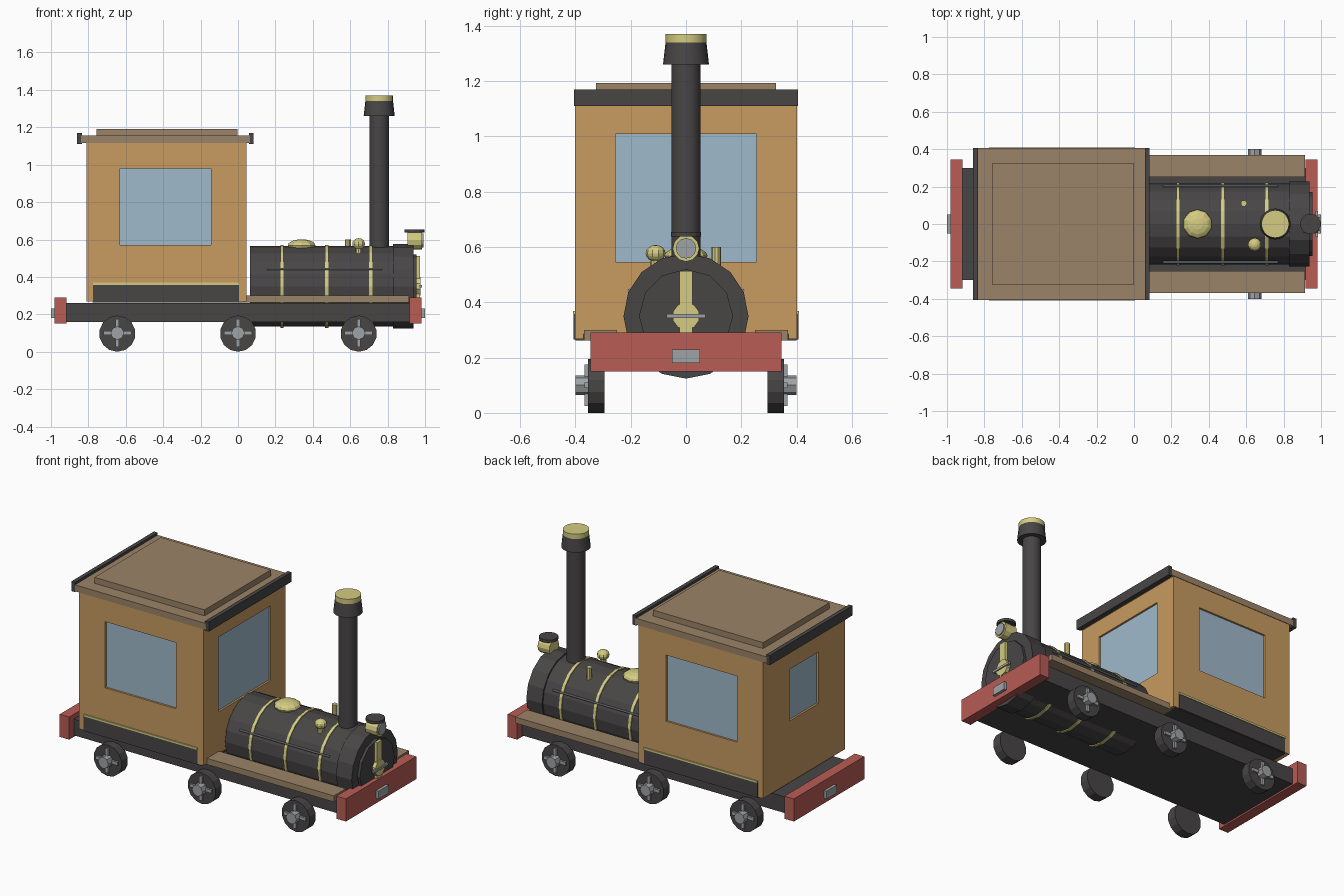
import bpy, bmesh, math
from mathutils import Matrix, Vector

old = bpy.data.objects.get("Cube")
if old:
    bpy.data.objects.remove(old, do_unlink=True)


def material(name, r, g, b):
    m = bpy.data.materials.new(name)
    m.use_nodes = True
    m.diffuse_color = (r, g, b, 1)
    m.node_tree.nodes["Principled BSDF"].inputs["Base Color"].default_value = (r, g, b, 1)
    return m


ORANGE = material("orange_paint", 0.58, 0.33, 0.12)
WOOD = material("brown_wood", 0.33, 0.23, 0.14)
DARK = material("dark_iron", 0.065, 0.06, 0.06)
RED = material("red_paint", 0.48, 0.107, 0.09)
BRASS = material("brass", 0.66, 0.60, 0.22)
STEEL = material("steel", 0.35, 0.37, 0.38)
GLASS = material("window_glass", 0.35, 0.49, 0.60)


def finish(name, bm, mat, smooth=False):
    mesh = bpy.data.meshes.new(name)
    bmesh.ops.recalc_face_normals(bm, faces=bm.faces)
    bm.to_mesh(mesh)
    bm.free()
    mesh.materials.append(mat)
    ob = bpy.data.objects.new(name, mesh)
    bpy.context.collection.objects.link(ob)
    if smooth:
        bpy.ops.object.select_all(action="DESELECT")
        ob.select_set(True)
        bpy.context.view_layer.objects.active = ob
        bpy.ops.object.shade_smooth_by_angle(angle=math.radians(35))
    return ob


def add_box(bm, x, y, z):
    """Add a box given its (low, high) range on each axis."""
    size = [r[1] - r[0] for r in (x, y, z)]
    mid = [(r[0] + r[1]) / 2 for r in (x, y, z)]
    mat = Matrix.Translation(mid) @ Matrix.Diagonal((*size, 1))
    bmesh.ops.create_cube(bm, size=1, matrix=mat)


def box(name, mat, x, y, z):
    bm = bmesh.new()
    add_box(bm, x, y, z)
    return finish(name, bm, mat)


def tube(name, mat, axis, start, end, r1, r2=None, sides=16, smooth=False):
    """Cylinder or cone along an axis from a start point, ending at a coordinate."""
    i = "xyz".index(axis)
    direction = Vector([float(k == i) for k in range(3)])
    length = end - start[i]
    rot = direction.to_track_quat("Z", "Y").to_matrix().to_4x4()
    centre = Vector(start) + direction * length / 2
    bm = bmesh.new()
    bmesh.ops.create_cone(bm, cap_ends=True, segments=sides, radius1=r1,
                          radius2=r1 if r2 is None else r2, depth=length,
                          matrix=Matrix.Translation(centre) @ rot)
    return finish(name, bm, mat, smooth)


def ball(name, mat, centre, radius, height, sides=10):
    bm = bmesh.new()
    scale = Matrix.Diagonal((radius, radius, height, 1))
    bmesh.ops.create_uvsphere(bm, u_segments=sides, v_segments=8, radius=1,
                              matrix=Matrix.Translation(centre) @ scale)
    return finish(name, bm, mat)


def wall(name, across, depth, span, height, win_u, win_z):
    """Cab wall with a window opening; the pane sits inside the wall."""
    def place(u, d, z):
        return (u, d, z) if across == "x" else (d, u, z)
    bm = bmesh.new()
    for u, z in (((span[0], win_u[0]), height), ((win_u[1], span[1]), height),
                 (win_u, (height[0], win_z[0])), (win_u, (win_z[1], height[1]))):
        add_box(bm, *place(u, depth, z))
    bmesh.ops.remove_doubles(bm, verts=bm.verts, dist=1e-5)
    finish(name, bm, ORANGE)
    mid = sum(depth) / 2
    box(name + "_glass", GLASS, *place(win_u, (mid - 0.004, mid + 0.004), win_z))


# Chassis, end beams and couplings
box("chassis", DARK, (-0.93, 0.92), (-0.3, 0.3), (0.16, 0.26))
for end, s in (("rear", -1), ("front", 1)):
    box(end + "_beam", RED, sorted((s * 0.917, s * 0.982)), (-0.345, 0.345), (0.15, 0.29))
    box(end + "_coupling", STEEL, sorted((s * 0.97, s)), (-0.05, 0.05), (0.18, 0.23))

# Wheels with spoked hubs, and side fittings
for side, s in (("right", -1), ("left", 1)):
    def out(a, b):
        return tuple(sorted((s * a, s * b)))

    for place, x in (("rear", -0.645), ("middle", 0), ("front", 0.645)):
        name = f"{place}_{side}_"
        y = out(0.295, 0.355)
        tube(name + "wheel", DARK, "y", (x, y[0], 0.097), y[1], 0.097, sides=14)
        y = out(0.35, 0.4)
        tube(name + "hub", STEEL, "y", (x, y[0], 0.1), y[1], 0.036, sides=8)
        bm = bmesh.new()
        y = out(0.35, 0.367)
        add_box(bm, (x - 0.075, x + 0.075), y, (0.09, 0.11))
        add_box(bm, (x - 0.01, x + 0.01), y, (0.025, 0.175))
        finish(name + "spokes", bm, STEEL)

    box(side + "_running_board", WOOD, (0.03, 0.915), out(0.25, 0.368), (0.262, 0.3))
    tube(side + "_handrail", STEEL, "x", (0.155, s * 0.205, 0.443), 0.77, 0.006, sides=8)
    box(side + "_cab_skirt", DARK, (-0.775, 0.005), out(0.395, 0.406), (0.266, 0.357))
    box(side + "_cab_strip", BRASS, (-0.775, 0.005), out(0.395, 0.409), (0.357, 0.369))
    wall(side + "_cab_wall", "x", out(0.37, 0.402), (-0.81, 0.045), (0.268, 1.12),
         (-0.63, -0.145), (0.57, 0.98))

# Cab ends, floor and roof
wall("front_cab_wall", "y", (0.013, 0.045), (-0.37, 0.37), (0.285, 1.12),
     (-0.255, 0.255), (0.545, 1.008))
wall("rear_cab_wall", "y", (-0.81, -0.778), (-0.37, 0.37), (0.268, 1.12),
     (-0.14, 0.14), (0.65, 0.97))
box("cab_floor", DARK, (-0.778, 0.03), (-0.4, 0.4), (0.262, 0.285))
box("cab_roof", WOOD, (-0.84, 0.065), (-0.405, 0.405), (1.115, 1.155))
box("roof_panel", WOOD, (-0.757, -0.002), (-0.325, 0.325), (1.155, 1.192))
box("rear_roof_trim", DARK, (-0.86, -0.835), (-0.405, 0.405), (1.11, 1.17))
box("front_roof_trim", DARK, (0.058, 0.083), (-0.405, 0.405), (1.11, 1.17))

# Boiler, bands and smokebox
AXIS = 0.35
tube("boiler", DARK, "x", (0.063, 0, AXIS), 0.85, 0.216, sides=20)
for i, x in enumerate((0.235, 0.475, 0.71)):
    tube(f"boiler_band_{i + 1}", BRASS, "x", (x - 0.009, 0, AXIS), x + 0.009, 0.222, sides=20)
tube("smokebox", DARK, "x", (0.83, 0, AXIS), 0.938, 0.226, sides=16)
tube("smokebox_door", DARK, "x", (0.93, 0, AXIS), 0.955, 0.17, sides=12)
box("door_bar", BRASS, (0.95, 0.972), (-0.024, 0.024), (0.28, 0.513))
tube("door_boss", BRASS, "x", (0.95, 0, AXIS), 0.977, 0.05, sides=10)
box("door_handle", STEEL, (0.97, 0.984), (-0.07, 0.07), (0.343, 0.357))

# Chimney
tube("chimney", DARK, "z", (0.755, 0, 0.5), 1.27, 0.053, sides=20, smooth=True)
tube("chimney_cap", DARK, "z", (0.755, 0, 1.26), 1.34, 0.083, 0.074, sides=20, smooth=True)
tube("chimney_rim", BRASS, "z", (0.755, 0, 1.34), 1.37, 0.074, sides=20, smooth=True)

# Boiler top fittings
ball("steam_dome", BRASS, (0.34, 0, 0.568), 0.078, 0.033)
tube("whistle", BRASS, "z", (0.587, 0.11, 0.5), 0.6, 0.017, sides=10)
tube("valve_stem", BRASS, "z", (0.645, -0.11, 0.5), 0.57, 0.018, sides=10)
ball("valve_ball", BRASS, (0.645, -0.11, 0.577), 0.036, 0.03)

# Headlamp
tube("lamp_body", BRASS, "x", (0.905, 0, 0.595), 0.985, 0.048, sides=12)
tube("lamp_lens", STEEL, "x", (0.98, 0, 0.595), 0.992, 0.037, sides=12)
tube("lamp_cap", DARK, "z", (0.943, 0, 0.637), 0.654, 0.055, sides=14)
